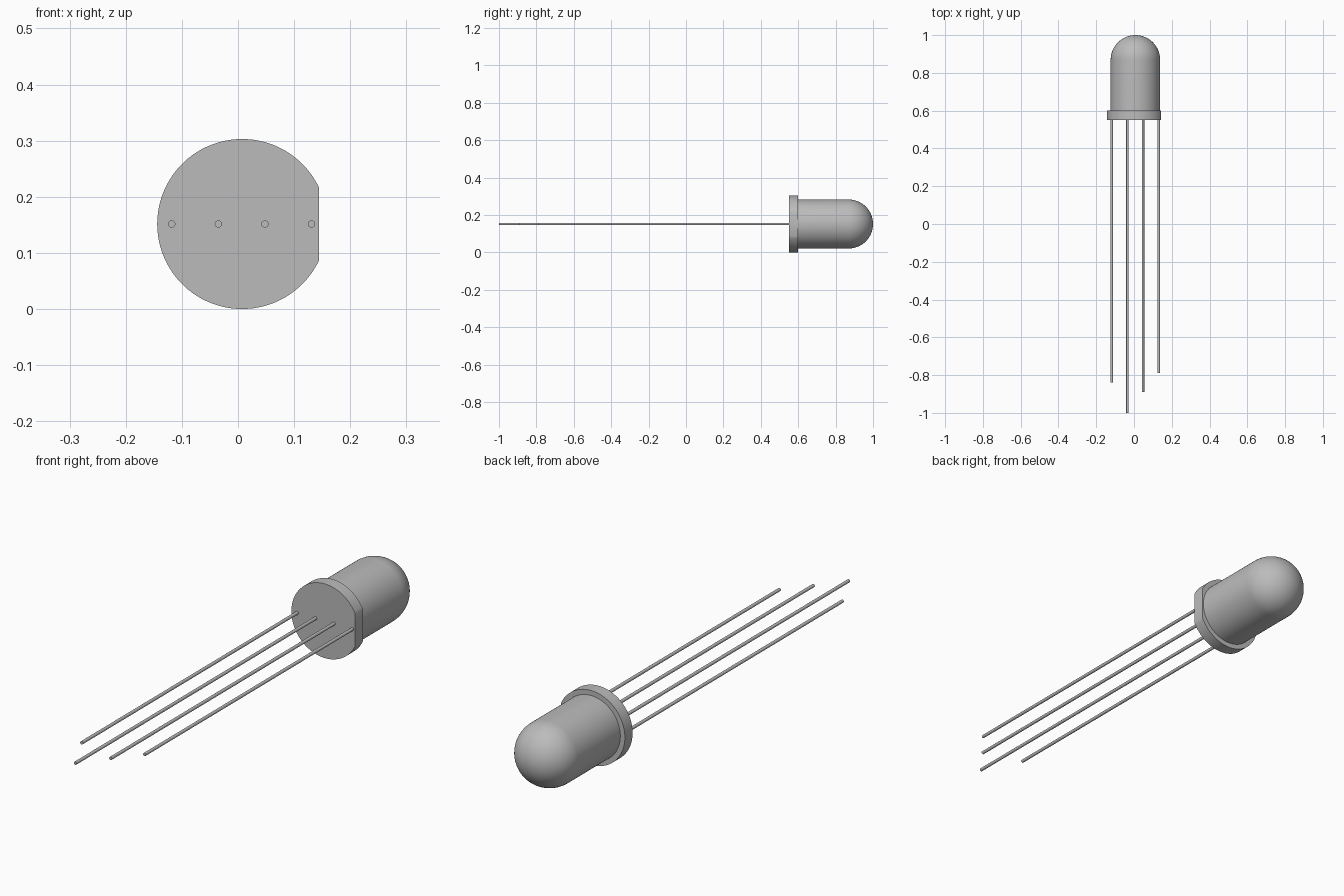
import bpy
import bmesh
from math import acos, cos, sin, pi, radians

AXIS_X, AXIS_Z = 0.0075, 0.1515   # centre line of the body, running along y
FLANGE_R, LENS_R, LEAD_R = 0.1515, 0.131, 0.0065
FLAT_OFFSET = 0.1365              # distance from centre line to the flat side
BACK, STEP, TIP = 0.55, 0.60, 1.0

cube = bpy.data.objects.get("Cube")
if cube:
    bpy.data.objects.remove(cube, do_unlink=True)

grey = bpy.data.materials.new("plain_grey")
grey.use_nodes = True
colour = (0.5, 0.5, 0.5, 1.0)
grey.diffuse_color = colour
grey.node_tree.nodes["Principled BSDF"].inputs["Base Color"].default_value = colour


def finish(bm, name):
    bmesh.ops.recalc_face_normals(bm, faces=bm.faces)
    mesh = bpy.data.meshes.new(name)
    bm.to_mesh(mesh)
    bm.free()
    mesh.materials.append(grey)
    obj = bpy.data.objects.new(name, mesh)
    bpy.context.collection.objects.link(obj)
    bpy.ops.object.select_all(action='DESELECT')
    obj.select_set(True)
    bpy.context.view_layer.objects.active = obj
    bpy.ops.object.shade_smooth_by_angle(angle=radians(30))
    return obj


def loft(name, rings, x, angles):
    """Skin circular rings (y, radius) along y and cap both ends."""
    bm = bmesh.new()
    loops = [[bm.verts.new((x + r * cos(a), y, AXIS_Z + r * sin(a))) for a in angles]
             for y, r in rings]
    n = len(angles)
    for low, high in zip(loops, loops[1:]):
        for i in range(n):
            j = (i + 1) % n
            bm.faces.new((low[i], low[j], high[j], high[i]))
    bm.faces.new(loops[0])
    bm.faces.new(loops[-1])
    bmesh.ops.remove_doubles(bm, verts=bm.verts, dist=0.00001)
    return finish(bm, name)


def full_circle(n):
    return [2 * pi * i / n for i in range(n)]


# Flange: a disc with one flat side facing +x
start = acos(FLAT_OFFSET / FLANGE_R)
arc = [start + (2 * pi - 2 * start) * i / 80 for i in range(81)]
loft("flange", [(BACK, FLANGE_R), (STEP, FLANGE_R)], AXIS_X, arc)

# Lens: a cylinder closed by a hemispherical dome
dome_start = TIP - LENS_R
profile = [(STEP, LENS_R)]
for i in range(20):
    t = pi / 2 * i / 20
    profile.append((dome_start + LENS_R * sin(t), LENS_R * cos(t)))
profile.append((TIP, 0.0005))
loft("lens", profile, AXIS_X, full_circle(80))

# Leads: four thin round wires of different lengths
leads = {"outer_right_lead": (-0.118, -0.84), "inner_right_lead": (-0.035, -1.0),
         "inner_left_lead": (0.048, -0.89), "outer_left_lead": (0.131, -0.79)}
for name, (x, end) in leads.items():
    loft(name, [(end, LEAD_R), (BACK, LEAD_R)], x, full_circle(24))
